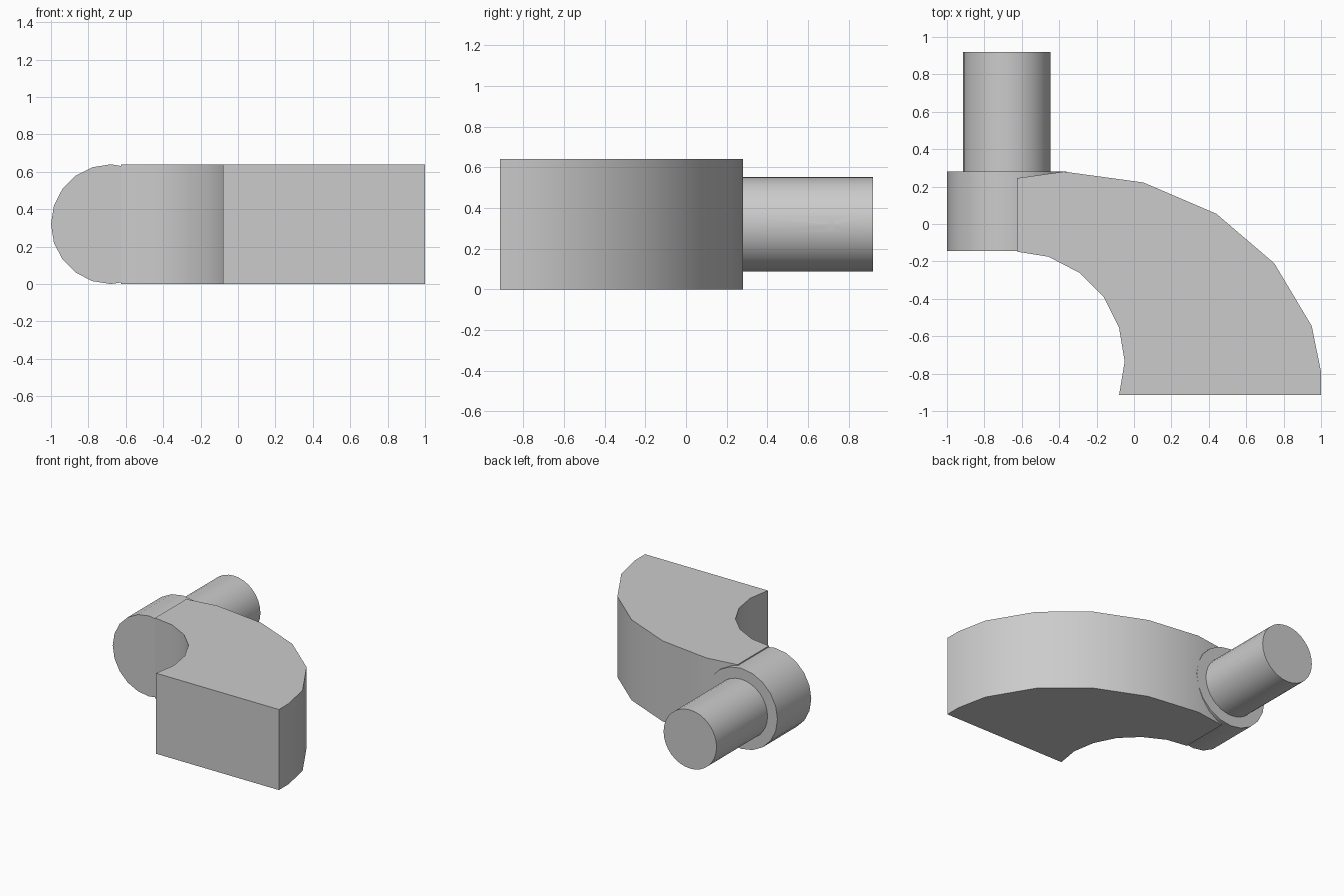
import bpy
import bmesh
import math
from mathutils import Matrix

cube = bpy.data.objects.get("Cube")
if cube:
    bpy.data.objects.remove(cube, do_unlink=True)

# Plain grey for every part
grey = bpy.data.materials.new("plain_grey")
grey.use_nodes = True
colour = (0.6, 0.6, 0.6, 1)
grey.diffuse_color = colour
grey.node_tree.nodes["Principled BSDF"].inputs["Base Color"].default_value = colour

AXIS_X, MID_Z = -0.68, 0.32
HEIGHT = 2 * MID_Z


def finish(name, bm):
    bmesh.ops.recalc_face_normals(bm, faces=bm.faces)
    mesh = bpy.data.meshes.new(name)
    bm.to_mesh(mesh)
    bm.free()
    mesh.materials.append(grey)
    obj = bpy.data.objects.new(name, mesh)
    bpy.context.collection.objects.link(obj)
    return obj


def smooth(obj):
    bpy.ops.object.select_all(action='DESELECT')
    obj.select_set(True)
    bpy.context.view_layer.objects.active = obj
    bpy.ops.object.shade_smooth_by_angle(angle=math.radians(30))


def cylinder(name, radius, length, centre, axis, sides=20):
    bm = bmesh.new()
    bmesh.ops.create_cone(bm, cap_ends=True, segments=sides, radius1=radius,
                          radius2=radius, depth=length)
    turn = Matrix.Rotation(math.pi / 2, 4, axis)
    bm.transform(Matrix.Translation(centre) @ turn)
    return finish(name, bm)


# Curved arm: plan outline extruded upwards
outer = [(-0.625, 0.245), (-0.375, 0.28), (0.05, 0.222), (0.44, 0.055),
         (0.75, -0.21), (0.95, -0.545), (1, -0.79), (1, -0.915)]
inner = [(-0.08, -0.915), (-0.05, -0.735), (-0.08, -0.553), (-0.163, -0.388),
         (-0.293, -0.26), (-0.457, -0.175), (-0.625, -0.148)]
bm = bmesh.new()
base = bm.faces.new([bm.verts.new((x, y, 0)) for x, y in outer + inner])
top = bmesh.ops.extrude_face_region(bm, geom=[base], use_keep_orig=True)
bmesh.ops.translate(bm, vec=(0, 0, HEIGHT),
                    verts=[v for v in top["geom"] if isinstance(v, bmesh.types.BMVert)])
smooth(finish("curved_arm", bm))

# Round hub at the end of the arm
smooth(cylinder("hub", MID_Z, 0.425, (AXIS_X, 0.0675, MID_Z), 'X'))

# Shaft with a cross-drilled pin hole
shaft = cylinder("shaft", 0.233, 0.65, (AXIS_X, 0.595, MID_Z), 'X', 32)
cutter = cylinder("pin_hole_cutter", 0.033, 0.8, (AXIS_X, 0.7, MID_Z), 'Y', 16)
cutter.hide_render = True
cutter.hide_viewport = True
cut = shaft.modifiers.new("pin_hole", 'BOOLEAN')
cut.operation = 'DIFFERENCE'
cut.solver = 'EXACT'
cut.object = cutter
bpy.context.view_layer.objects.active = shaft
bpy.ops.object.modifier_apply(modifier=cut.name)
bpy.data.objects.remove(cutter, do_unlink=True)
smooth(shaft)
